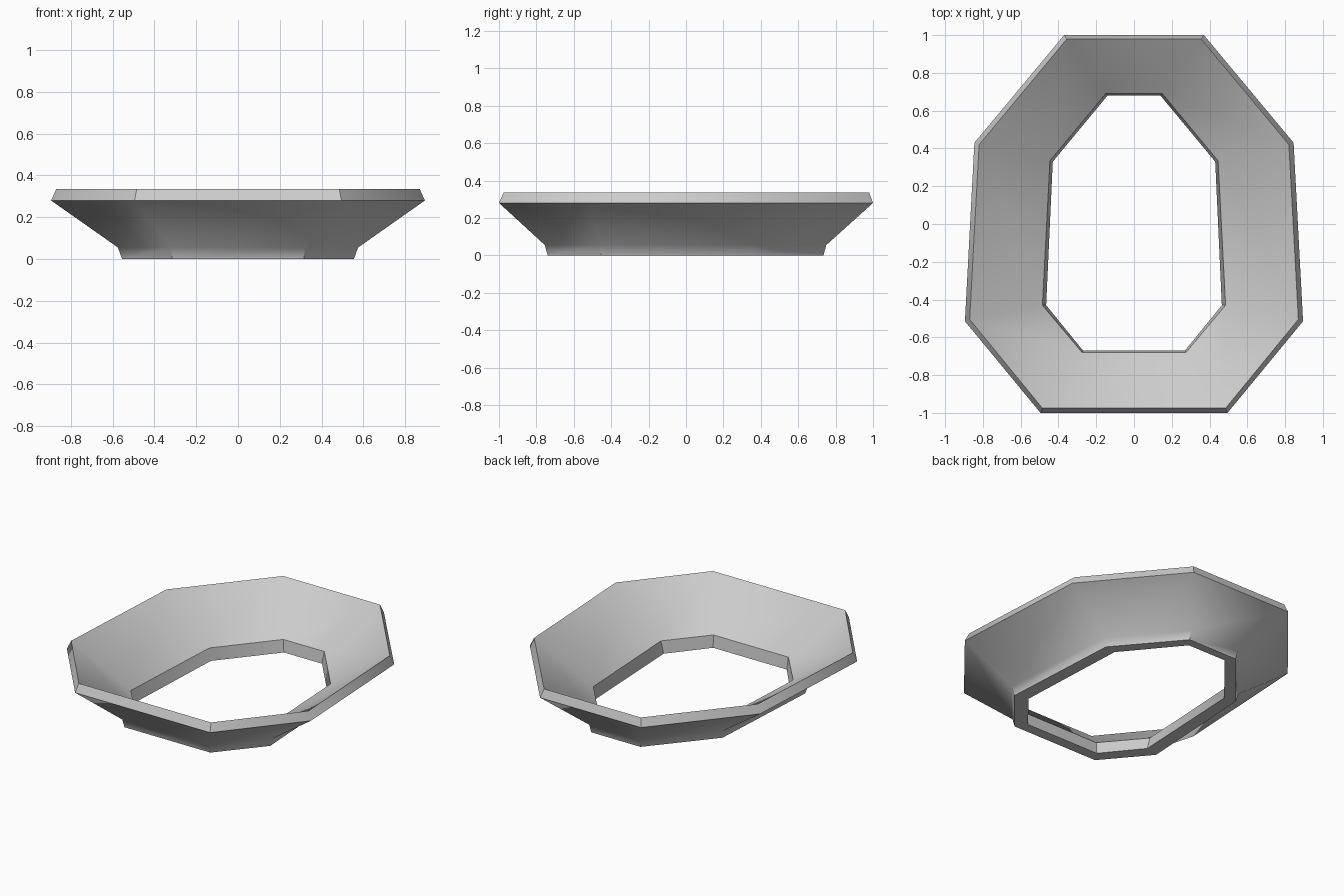
import bpy
import bmesh
import math

cube = bpy.data.objects.get("Cube")
if cube:
    bpy.data.objects.remove(cube, do_unlink=True)

# Single plain grey finish
grey = bpy.data.materials.new("plain_grey")
grey.use_nodes = True
colour = (0.6, 0.6, 0.6, 1.0)
grey.diffuse_color = colour
grey.node_tree.nodes["Principled BSDF"].inputs["Base Color"].default_value = colour

# Cross-section rings: height, then the +x half of the octagon from front to back
RINGS = [
    (0.0, [(0.315, -0.74), (0.555, -0.455), (0.51, 0.345), (0.18, 0.735)]),      # foot, outside
    (0.055, [(0.32, -0.755), (0.575, -0.46), (0.525, 0.355), (0.185, 0.75)]),    # waist
    (0.28, [(0.495, -1.0), (0.895, -0.515), (0.845, 0.43), (0.37, 1.0)]),        # widest edge
    (0.335, [(0.485, -0.975), (0.87, -0.505), (0.82, 0.42), (0.355, 0.98)]),     # top edge
    (0.08, [(0.275, -0.68), (0.485, -0.43), (0.445, 0.335), (0.15, 0.69)]),      # inner waist
    (0.0, [(0.27, -0.67), (0.465, -0.43), (0.43, 0.33), (0.14, 0.68)]),          # foot, opening
]


def build_collar(name):
    """Loft the mirrored rings into a closed flared frame."""
    bm = bmesh.new()
    loops = []
    for z, half in RINGS:
        outline = half + [(-x, y) for x, y in reversed(half)]
        loops.append([bm.verts.new((x, y, z)) for x, y in outline])
    for i, lower in enumerate(loops):
        upper = loops[(i + 1) % len(loops)]
        for j in range(len(lower)):
            k = (j + 1) % len(lower)
            bm.faces.new((lower[j], lower[k], upper[k], upper[j]))
    bmesh.ops.recalc_face_normals(bm, faces=bm.faces)
    mesh = bpy.data.meshes.new(name)
    bm.to_mesh(mesh)
    bm.free()
    mesh.materials.append(grey)
    obj = bpy.data.objects.new(name, mesh)
    bpy.context.collection.objects.link(obj)
    return obj


collar = build_collar("flared_octagonal_frame")

# Soft slopes, crisp rim and foot
bpy.ops.object.select_all(action="DESELECT")
collar.select_set(True)
bpy.context.view_layer.objects.active = collar
bpy.ops.object.shade_smooth_by_angle(angle=math.radians(40))
